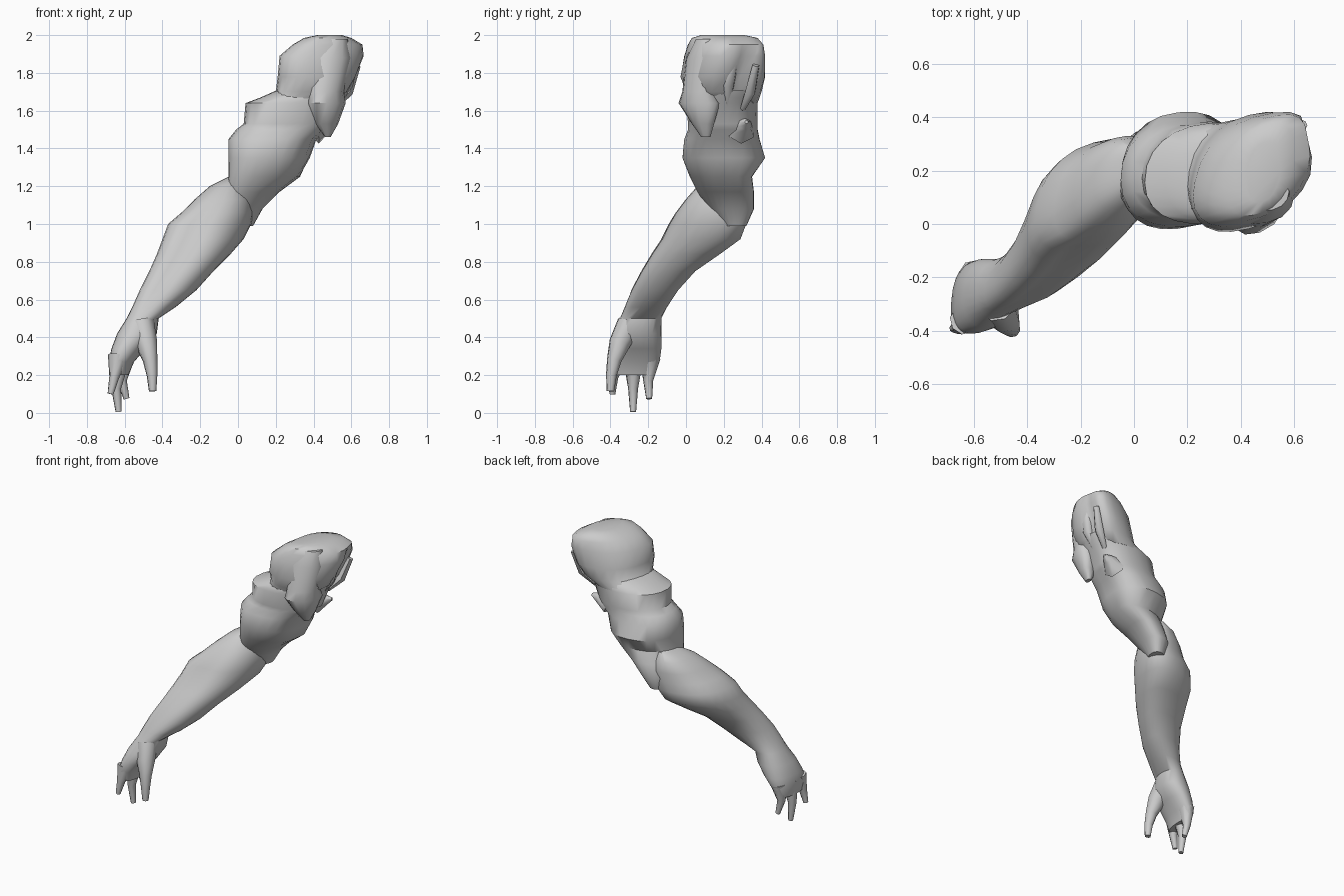
import bpy, bmesh, math
from mathutils import Vector


def finish(bm, name, angle=45):
    bmesh.ops.recalc_face_normals(bm, faces=bm.faces)
    me = bpy.data.meshes.new(name)
    bm.to_mesh(me)
    bm.free()
    ob = bpy.data.objects.new(name, me)
    bpy.context.collection.objects.link(ob)
    bpy.ops.object.select_all(action='DESELECT')
    ob.select_set(True)
    bpy.context.view_layer.objects.active = ob
    bpy.ops.object.shade_smooth_by_angle(angle=math.radians(angle))
    return ob


def skin(bm, rings):
    n = len(rings[0])
    loops = [[bm.verts.new(p) for p in r] for r in rings]
    for a, b in zip(loops, loops[1:]):
        for i in range(n):
            j = (i + 1) % n
            bm.faces.new((a[i], a[j], b[j], b[i]))
    bm.faces.new(loops[0])
    bm.faces.new(loops[-1])


def soft(v, e=0.88):
    return math.copysign(abs(v) ** e, v)


def loft(name, rows, seg=24, groove_deg=0, width=0.4):
    """Rows: z, x min, x max, y min, y max, diagonal lean, groove depth."""
    bm = bmesh.new()
    rings = []
    for z, x0, x1, y0, y1, lean, groove in rows:
        ring = []
        for i in range(seg):
            t = 2 * math.pi * i / seg
            d = (t - math.radians(groove_deg) + math.pi) % (2 * math.pi) - math.pi
            k = 1 - groove * math.exp(-(d / width) ** 2)
            ring.append(((x0 + x1) / 2 + k * (x1 - x0) / 2 * soft(math.cos(t)),
                         (y0 + y1) / 2 + k * (y1 - y0) / 2 * soft(math.sin(t + lean)), z))
        rings.append(ring)
    skin(bm, rings)
    return finish(bm, name)


def tube(name, points, radii, seg=8):
    bm = bmesh.new()
    pts = [Vector(p) for p in points]
    rings = []
    for i, p in enumerate(pts):
        d = (pts[min(i + 1, len(pts) - 1)] - pts[max(i - 1, 0)]).normalized()
        u = d.cross(Vector((0.2, 1, 0.1))).normalized()
        v = d.cross(u)
        rings.append([p + radii[i] * (u * math.cos(a) + v * math.sin(a))
                      for a in (2 * math.pi * k / seg for k in range(seg))])
    skin(bm, rings)
    return finish(bm, name, 60)


# Shoulder and upper arm, hollowed on the cut inner side
loft("shoulder", [
    (1.64, 0.12, 0.52, 0.02, 0.38, 0.15, 0.0),
    (1.70, 0.20, 0.60, 0.00, 0.40, 0.25, 0.25),
    (1.78, 0.21, 0.65, -0.03, 0.42, 0.35, 0.35),
    (1.89, 0.22, 0.69, -0.01, 0.42, 0.45, 0.25),
    (1.95, 0.29, 0.67, 0.01, 0.41, 0.45, 0.1),
    (1.985, 0.35, 0.60, 0.03, 0.38, 0.4, 0.0),
    (2.0, 0.42, 0.55, 0.08, 0.31, 0.3, 0.0)], groove_deg=10)

loft("upper_arm", [
    (0.99, -0.02, 0.08, 0.20, 0.32, 0.2, 0),
    (1.08, -0.06, 0.13, 0.12, 0.36, 0.3, 0),
    (1.17, -0.06, 0.22, 0.06, 0.36, 0.35, 0),
    (1.25, -0.05, 0.34, 0.02, 0.35, 0.3, 0.1),
    (1.35, -0.05, 0.38, -0.02, 0.42, 0.15, 0.0),
    (1.45, -0.05, 0.43, -0.01, 0.39, 0.1, 0.1),
    (1.50, -0.01, 0.49, 0.01, 0.38, 0.1, 0.1),
    (1.53, 0.03, 0.50, 0.01, 0.38, 0.1, 0.1),
    (1.64, 0.04, 0.54, 0.0, 0.38, 0.15, 0.0),
    (1.67, 0.12, 0.56, 0.01, 0.38, 0.2, 0.0),
    (1.71, 0.21, 0.58, 0.03, 0.37, 0.2, 0.0)], groove_deg=-10)

# Chest muscle flap and torn folds at the cut
loft("chest_flap", [
    (1.46, 0.46, 0.49, 0.08, 0.13, 0.2, 0),
    (1.53, 0.41, 0.53, 0.03, 0.15, 0.3, 0),
    (1.64, 0.37, 0.57, -0.04, 0.18, 0.4, 0),
    (1.70, 0.38, 0.56, -0.02, 0.15, 0.4, 0),
    (1.88, 0.40, 0.60, 0.0, 0.15, 0.4, 0),
    (1.98, 0.46, 0.58, 0.05, 0.15, 0.4, 0)], seg=12)
tube("inner_fold", [(0.50, 0.22, 1.60), (0.57, 0.22, 1.74), (0.60, 0.24, 1.86), (0.58, 0.27, 1.95)],
     [0.01, 0.04, 0.04, 0.02], 6)
tube("back_fold", [(0.50, 0.30, 1.61), (0.58, 0.34, 1.70), (0.63, 0.37, 1.84)],
     [0.015, 0.03, 0.02], 6)
tube("torn_spur", [(0.40, 0.29, 1.50), (0.48, 0.31, 1.53), (0.52, 0.32, 1.54)],
     [0.08, 0.035, 0.01], 6)

# Forearm, with a long groove between the muscles, running into the palm
loft("forearm", [
    (0.20, -0.67, -0.58, -0.39, -0.17, 0.3, 0),
    (0.27, -0.685, -0.55, -0.41, -0.14, 0.3, 0),
    (0.34, -0.67, -0.49, -0.41, -0.13, 0.2, 0),
    (0.42, -0.64, -0.43, -0.39, -0.13, 0.1, 0),
    (0.50, -0.59, -0.42, -0.35, -0.13, 0.15, 0.0),
    (0.56, -0.56, -0.33, -0.33, -0.10, 0.35, 0.05),
    (0.65, -0.52, -0.22, -0.30, -0.04, 0.4, 0.12),
    (0.75, -0.47, -0.13, -0.25, 0.05, 0.4, 0.16),
    (0.84, -0.43, -0.04, -0.20, 0.18, 0.4, 0.16),
    (0.92, -0.40, 0.03, -0.15, 0.29, 0.4, 0.16),
    (1.00, -0.37, 0.07, -0.11, 0.32, 0.4, 0.14),
    (1.06, -0.30, 0.08, -0.07, 0.32, 0.4, 0.1),
    (1.13, -0.23, 0.08, -0.01, 0.33, 0.35, 0.05),
    (1.20, -0.15, 0.05, 0.06, 0.32, 0.3, 0.0),
    (1.25, -0.05, 0.03, 0.14, 0.29, 0.2, 0.0)], groove_deg=-110, width=0.32)

# Thumb and three fingers
tube("thumb", [(-0.51, -0.30, 0.47), (-0.485, -0.35, 0.37), (-0.465, -0.38, 0.28),
               (-0.455, -0.395, 0.20), (-0.452, -0.40, 0.115)],
     [0.07, 0.06, 0.04, 0.029, 0.02])
for i, (root, knuckle, tip) in enumerate([
        ((-0.635, -0.36, 0.30), (-0.655, -0.385, 0.19), (-0.675, -0.39, 0.10)),
        ((-0.625, -0.28, 0.29), (-0.645, -0.28, 0.13), (-0.632, -0.28, 0.005)),
        ((-0.60, -0.19, 0.29), (-0.615, -0.20, 0.17), (-0.59, -0.195, 0.075))]):
    tube("finger_%d" % (i + 1), [root, knuckle, tip], [0.055, 0.027, 0.016])
